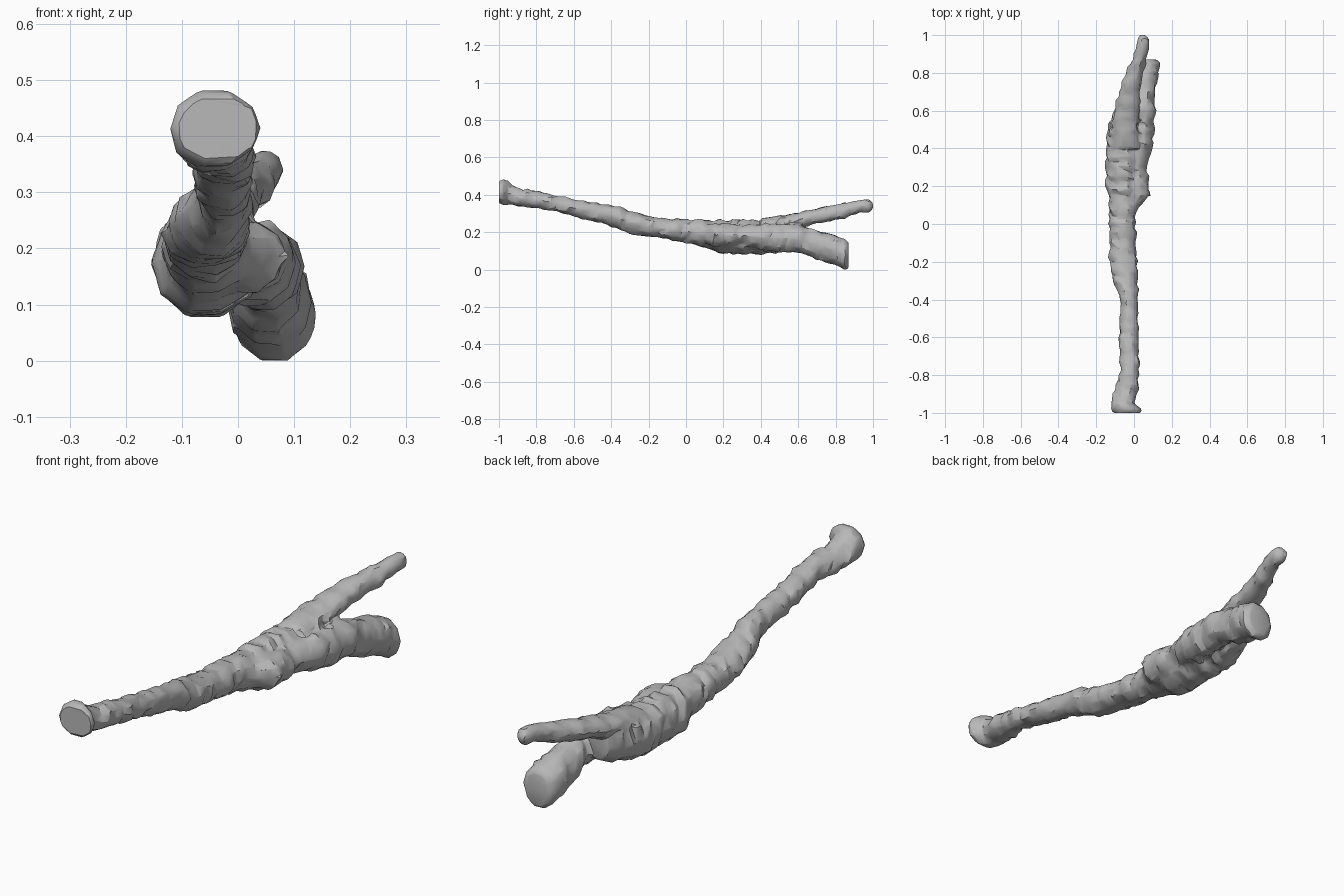
import bpy
import bmesh
import math
import random
from mathutils import Vector

random.seed(4)

if "Cube" in bpy.data.objects:
    bpy.data.objects.remove(bpy.data.objects["Cube"], do_unlink=True)

# Bark colour
bark = bpy.data.materials.new("bark_grey")
bark.use_nodes = True
colour = (0.48, 0.48, 0.48, 1)
bark.diffuse_color = colour
bark.node_tree.nodes["Principled BSDF"].inputs["Base Color"].default_value = colour

SIDES = 10
STEP = 0.025

# Each station, in hundredths: y, then left/right x limits, then bottom/top z limits
TRUNK = [
    (-100, -11, 4, 36, 48),
    (-98, -12, 4, 35, 49),
    (-95, -12, 0, 35, 48),
    (-90, -11, 2, 34, 44),
    (-77, -7, 3, 33, 42),
    (-60, -8, 2, 29, 38),
    (-40, -7, 2, 24, 35),
    (-30, -11, 2, 20, 32),
    (-20, -13, 2, 18, 29),
    (0, -13, 0, 15, 27),
    (10, -13, 2, 12, 27),
    (20, -15, 3, 9, 27),
    (40, -15, 3, 9, 27),
    (50, -14, 3, 10, 28),
    (57, -12, 3, 11, 28),
    (63, -9, 1, 14, 27),
]
THIN_FORK = [
    (40, -12, 3, 18, 28),
    (55, -11, 2, 22, 30),
    (65, -9, 3, 24, 32),
    (75, -6, 4, 26, 34),
    (85, -2, 6, 28, 36),
    (93, 1, 8, 31, 38),
    (98, 2, 8, 31, 38),
    (100, 3, 6, 33, 36),
]
THICK_FORK = [
    (8, -7, 2, 15, 24),
    (15, -6, 8, 13, 25),
    (22, -6, 8, 13, 25),
    (30, -5, 6, 14, 24),
    (40, -4, 10, 11, 25),
    (48, -2, 10, 10, 25),
    (60, -1, 11, 10, 24),
    (70, -2, 12, 6, 22),
    (80, -2, 13, 3, 19),
    (85, -1, 14, 0, 17),
    (87, 1, 12, 1, 15),
]


def sample(stations, y):
    """Interpolate the section limits at a distance along the limb."""
    for a, b in zip(stations, stations[1:]):
        if y <= b[0]:
            t = (y - a[0]) / (b[0] - a[0])
            return [p + (q - p) * t for p, q in zip(a[1:], b[1:])]
    return list(stations[-1][1:])


def add_limb(bm, stations):
    """Loft a knobbly closed tube through the stations."""
    start, end = stations[0][0], stations[-1][0]
    count = max(2, round((end - start) / (STEP * 100)))
    positions = {start + (end - start) * i / count for i in range(count + 1)}
    positions |= {s[0] for s in stations[:3] + stations[-3:]}
    rings = []
    for y in sorted(positions):
        x0, x1, z0, z1 = (v / 100 for v in sample(stations, y))
        is_tip = y - start < 6 or end - y < 6
        swell = 1 if is_tip else random.uniform(0.93, 1.07)
        rough = 0.03 if is_tip else 0.12
        ring = []
        for k in range(SIDES):
            angle = math.tau * k / SIDES
            r = swell * (1.02 + random.uniform(-rough, rough))
            shift = 0 if is_tip else random.uniform(-0.007, 0.007)
            ring.append(bm.verts.new(Vector((
                (x0 + x1) / 2 + (x1 - x0) / 2 * r * math.cos(angle),
                y / 100 + shift,
                (z0 + z1) / 2 + (z1 - z0) / 2 * r * math.sin(angle)))))
        rings.append(ring)
    for a, b in zip(rings, rings[1:]):
        for k in range(SIDES):
            n = (k + 1) % SIDES
            bm.faces.new((a[k], a[n], b[n], b[k]))
    bm.faces.new(rings[0])
    bm.faces.new(reversed(rings[-1]))


# Trunk and both forks in one mesh
bm = bmesh.new()
for limb in (TRUNK, THIN_FORK, THICK_FORK):
    add_limb(bm, limb)
bmesh.ops.recalc_face_normals(bm, faces=bm.faces)
mesh = bpy.data.meshes.new("branch")
bm.to_mesh(mesh)
bm.free()
branch = bpy.data.objects.new("branch", mesh)
bpy.context.collection.objects.link(branch)

# Fuse the limbs into a single skin, then facet it
fuse = branch.modifiers.new("fuse", "REMESH")
fuse.mode = "VOXEL"
fuse.voxel_size = 0.008
facet = branch.modifiers.new("facet", "DECIMATE")
facet.ratio = 0.09

bpy.ops.object.select_all(action="DESELECT")
branch.select_set(True)
bpy.context.view_layer.objects.active = branch
for name in ("fuse", "facet"):
    bpy.ops.object.modifier_apply(modifier=name)

# Rest the lowest point on the ground
verts = branch.data.vertices
ground = min(v.co.z for v in verts)
for v in verts:
    v.co.z -= ground

branch.data.materials.clear()
branch.data.materials.append(bark)
bpy.ops.object.shade_smooth_by_angle(angle=math.radians(30))
